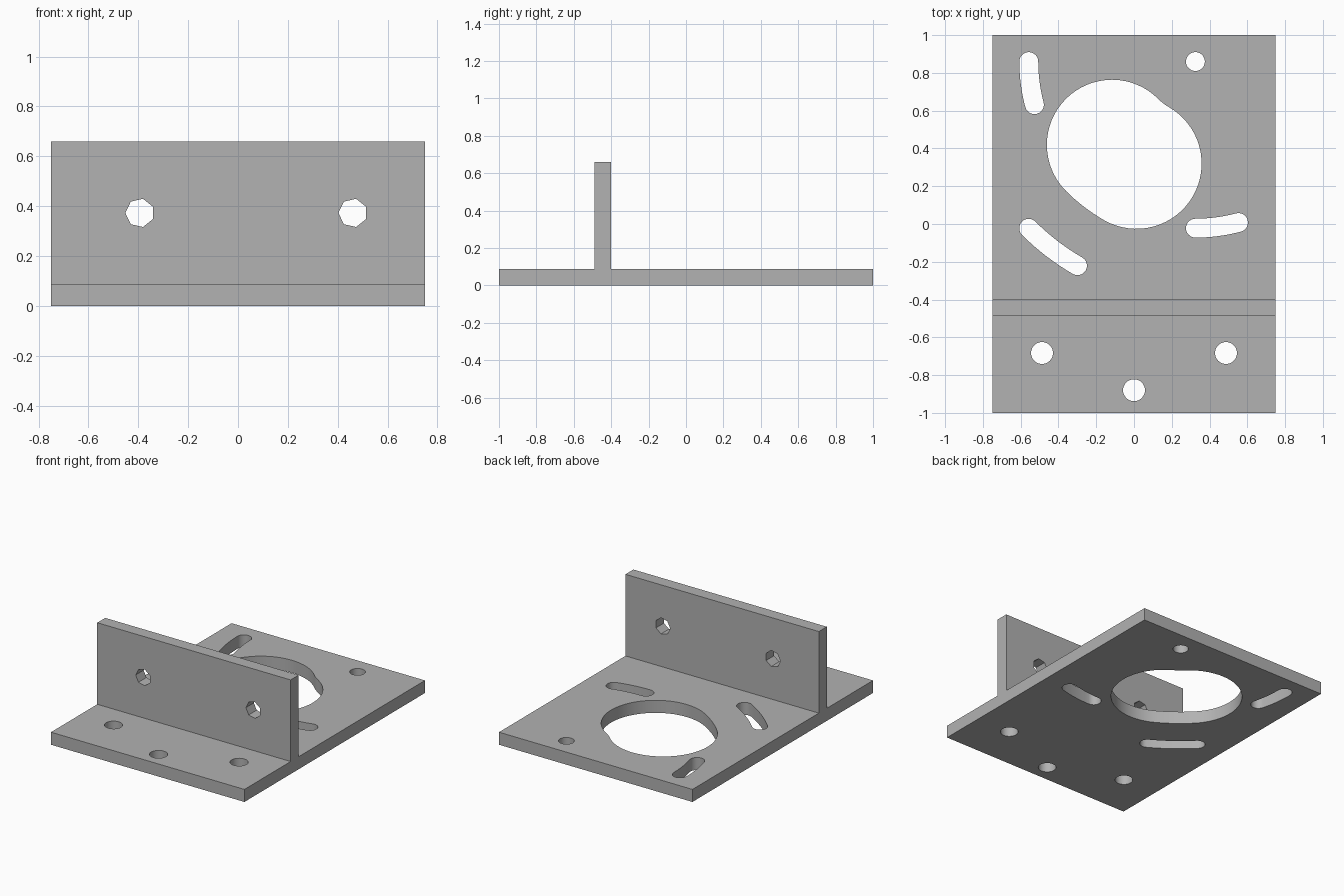
import bpy
import bmesh
from math import sin, cos, radians, pi

if "Cube" in bpy.data.objects:
    bpy.data.objects.remove(bpy.data.objects["Cube"])

THICK = 0.088
HALF_WIDTH = 0.75
WALL_TOP = 0.66
WALL_BACK = -0.40
PIVOT = (0.325, 0.86)   # adjustment pivot of the motor mount
SWEEP = 15              # degrees of adjustment

grey = bpy.data.materials.new("plain_grey")
grey.use_nodes = True
colour = (0.445, 0.445, 0.445, 1)
grey.diffuse_color = colour
grey.node_tree.nodes["Principled BSDF"].inputs["Base Color"].default_value = colour


def arc(centre, radius, start, end, steps):
    """Points on an arc, angles in degrees, both ends included."""
    angles = [radians(start + (end - start) * i / steps) for i in range(steps + 1)]
    return [(centre[0] + radius * cos(a), centre[1] + radius * sin(a)) for a in angles]


def circle(centre, radius, sides=32, start=180):
    return arc(centre, radius, start, start + 360, sides)[:-1]


def rectangle(x, y0, y1):
    return [(-x, y0), (x, y0), (x, y1), (-x, y1)]


def swept_circle(orbit, start, radius, steps):
    """Outline left by a circle that swings about the pivot."""
    end = start + SWEEP
    first = arc(PIVOT, orbit, start, end, 1)
    outer = arc(PIVOT, orbit + radius, start, end, 8)
    far_cap = arc(first[1], radius, end, end + 180, steps)
    inner = arc(PIVOT, orbit - radius, end, start, 8)
    near_cap = arc(first[0], radius, start + 180, start + 360, steps)
    return outer[:-1] + far_cap[:-1] + inner[:-1] + near_cap[:-1]


def plate(name, outlines, location, tilt=0):
    """Flat plate: the first outline is the edge, the others are holes."""
    curve = bpy.data.curves.new(name, "CURVE")
    curve.dimensions = "2D"
    curve.fill_mode = "BOTH"
    curve.extrude = THICK / 2
    for points in outlines:
        spline = curve.splines.new("POLY")
        spline.points.add(len(points) - 1)
        for point, (x, y) in zip(spline.points, points):
            point.co = (x, y, 0, 1)
        spline.use_cyclic_u = True
    obj = bpy.data.objects.new(name, curve)
    bpy.context.collection.objects.link(obj)
    obj.location = location
    obj.rotation_euler.x = tilt
    bpy.ops.object.select_all(action="DESELECT")
    obj.select_set(True)
    bpy.context.view_layer.objects.active = obj
    bpy.ops.object.convert(target="MESH")
    obj = bpy.context.view_layer.objects.active

    # Weld the rims and make the normals point outward
    bm = bmesh.new()
    bm.from_mesh(obj.data)
    bmesh.ops.remove_doubles(bm, verts=bm.verts, dist=0.0001)
    bmesh.ops.recalc_face_normals(bm, faces=bm.faces)
    bm.to_mesh(obj.data)
    bm.free()
    obj.data.materials.clear()
    obj.data.materials.append(grey)
    bpy.ops.object.shade_smooth_by_angle(angle=radians(30))
    return obj


# Base plate with motor opening, adjustment slots and bolt holes
base_outlines = [rectangle(HALF_WIDTH, -1, 1)]
base_outlines.append(swept_circle(0.624, 225, 0.345, 32))
for orbit, start in ((0.882, 180), (1.248, 225), (0.882, 270)):
    base_outlines.append(swept_circle(orbit, start, 0.05, 12))
base_outlines.append(circle(PIVOT, 0.05))
for centre in ((-0.487, -0.683), (0.487, -0.683), (0, -0.88)):
    base_outlines.append(circle(centre, 0.058))
plate("base_plate", base_outlines, (0, 0, THICK / 2))

# Upright wall with two seven-sided holes
wall_outlines = [rectangle(HALF_WIDTH, THICK, WALL_TOP)]
for x in (-0.394, 0.461):
    wall_outlines.append(circle((x, 0.373), 0.058, sides=7))
plate("upright_wall", wall_outlines, (0, WALL_BACK - THICK / 2, 0), tilt=pi / 2)
